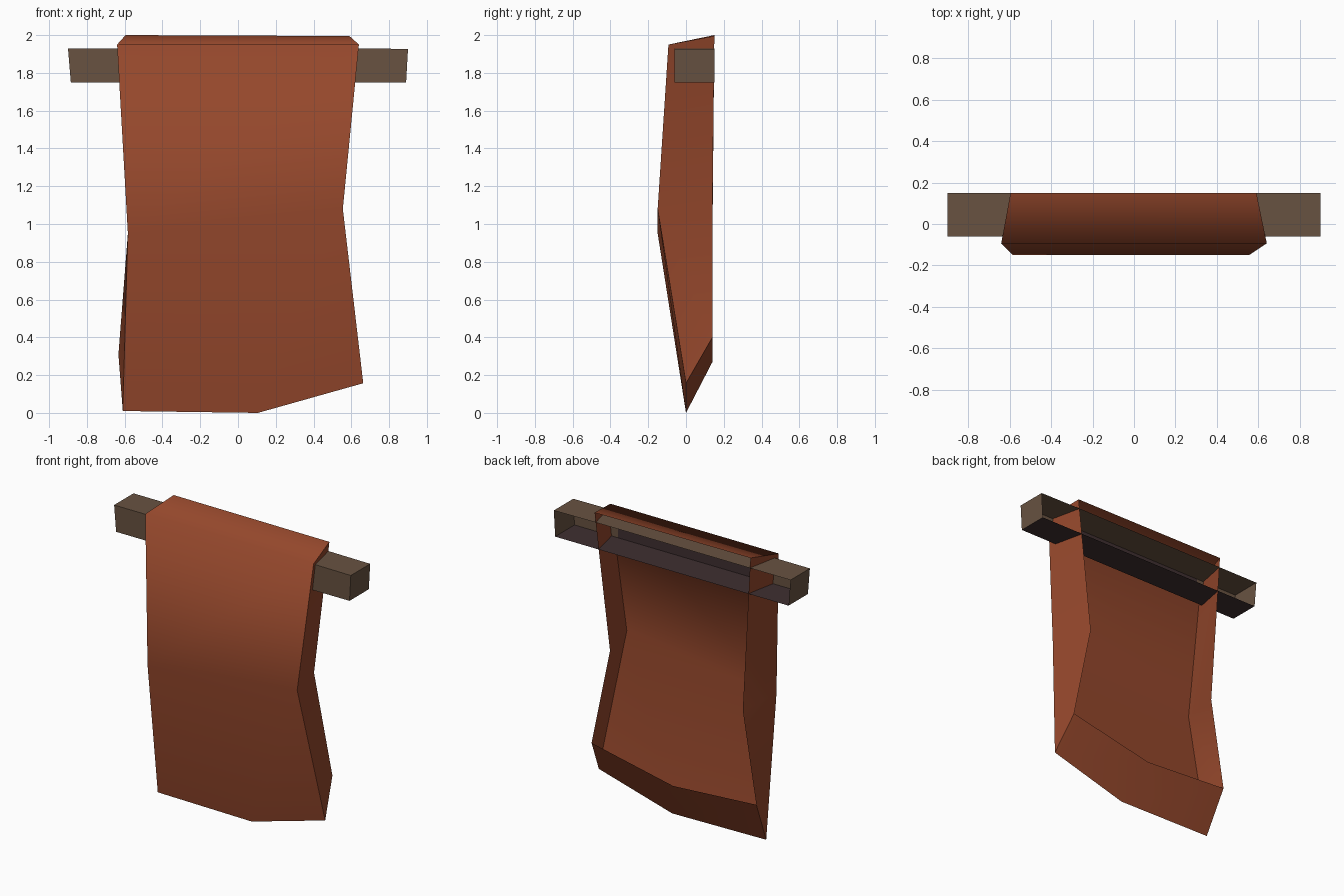
import bpy

if "Cube" in bpy.data.objects:
    bpy.data.objects.remove(bpy.data.objects["Cube"])


def material(name, rgb):
    m = bpy.data.materials.new(name)
    m.diffuse_color = (*rgb, 1)
    m.use_nodes = True
    m.node_tree.nodes["Principled BSDF"].inputs["Base Color"].default_value = m.diffuse_color
    return m


def build(name, verts, faces, *mats):
    me = bpy.data.meshes.new(name)
    me.from_pydata(verts, [], faces)
    for m in mats:
        me.materials.append(m)
    ob = bpy.data.objects.new(name, me)
    bpy.context.collection.objects.link(ob)
    return ob


rust = material("rust cloth", (0.30, 0.064, 0.025))
wood = material("wood", (0.138, 0.085, 0.053))
dark = material("dark underside", (0.050, 0.029, 0.030))

# Hanging cloth: front outline (0-6) and the rim folded to the back (7-13)
cloth_verts = [
    (-0.61, 0.0, 0.01), (0.105, 0.0, 0.0), (0.663, 0.0, 0.157),     # bottom front
    (0.555, -0.15, 1.08), (0.64, -0.093, 1.95),                     # right front
    (-0.64, -0.093, 1.95), (-0.583, -0.15, 0.95),                   # left front
    (-0.633, 0.14, 0.31), (0.0, 0.14, 0.27), (0.62, 0.14, 0.40),    # bottom back
    (0.48, 0.14, 1.07), (0.59, 0.15, 1.995),                        # right back
    (-0.595, 0.15, 2.0), (-0.53, 0.14, 0.93),                       # left back
]
n = 7
front = [(0, 1, 2, 3, 6), (6, 3, 4, 5)]
rim = [((i + 1) % n, i, i + n, (i + 1) % n + n) for i in range(n - 1)]
rim += [(0, 6, 7), (6, 13, 7)]
cloth = build("hanging_cloth", cloth_verts, front + rim, rust)

# Smooth front running over the top; the side and bottom folds stay sharp
me = cloth.data
for p in me.polygons:
    p.use_smooth = True
for e in me.edges:
    a, b = sorted(e.vertices)
    on_fold = b < n and (a, b) not in ((4, 5), (3, 6))
    at_corner = b == a + n and a in (0, 2, 4, 5)
    e.use_edge_sharp = on_fold or at_corner

# Wooden bar: box with an open back, slightly narrower at the bottom
bar_verts = [(x, y, z) for y in (-0.06, 0.15)
             for x, z in ((-0.885, 1.75), (-0.58, 1.75), (0.56, 1.75), (0.89, 1.75),
                          (0.90, 1.927), (0.56, 1.93), (-0.58, 1.93), (-0.90, 1.93))]
bar_faces = [(0, 1, 6, 7), (1, 2, 5, 6), (2, 3, 4, 5)]
bar_faces += [((i + 1) % 8, i, i + 8, (i + 1) % 8 + 8) for i in range(8)]
bar = build("support_bar", bar_verts, bar_faces, wood, dark)

# Dark underside, and dark middle of the front where the cloth covers it
for p in bar.data.polygons:
    covered = p.normal.y < -0.9 and abs(p.center.x) < 0.3
    if p.normal.z < -0.9 or covered:
        p.material_index = 1
